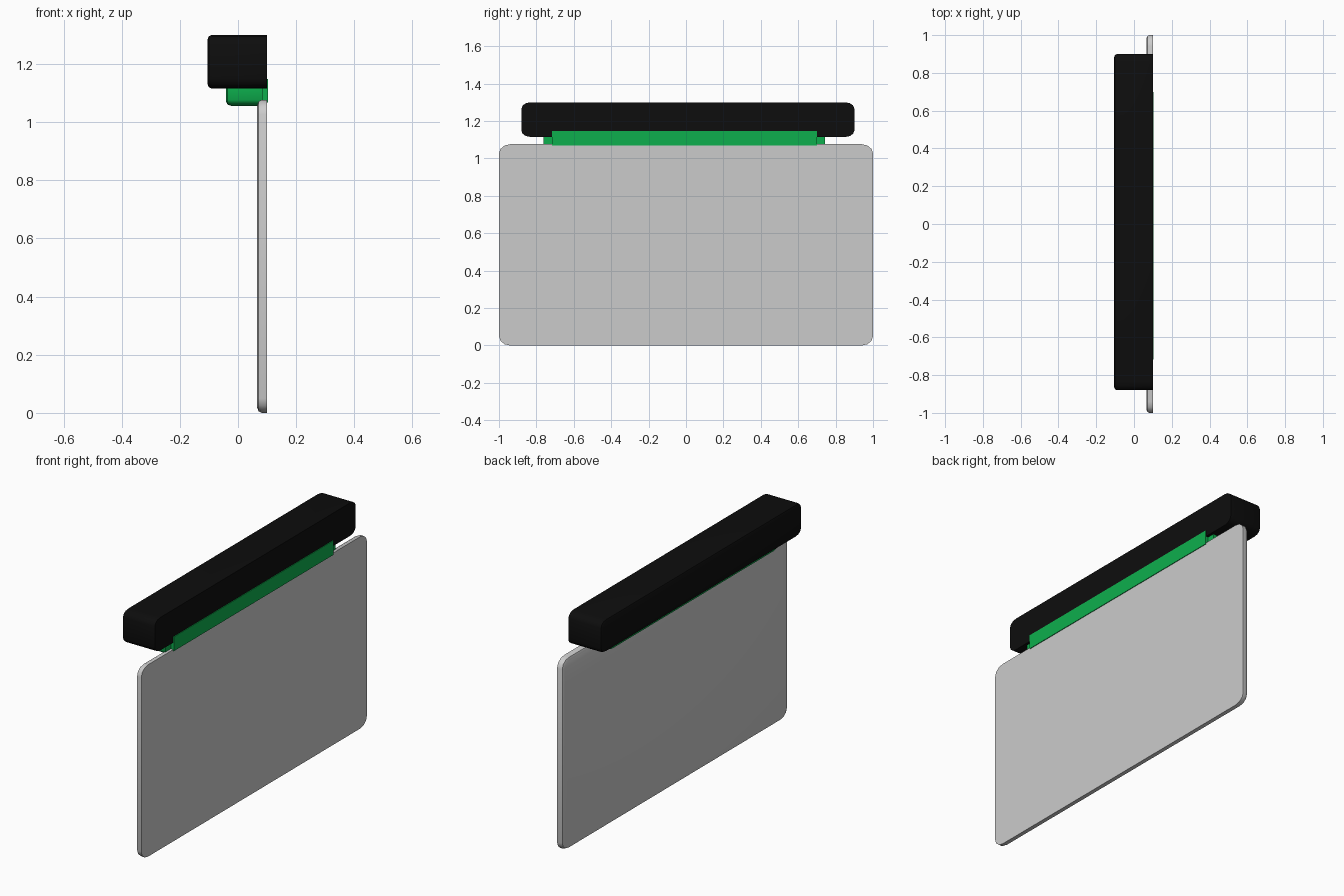
import bpy, bmesh, math

if "Cube" in bpy.data.objects:
    bpy.data.objects.remove(bpy.data.objects["Cube"])


def slab(name, x0, x1, y0, y1, z0, z1, ry, rz, depth, inset, color=None, seg=3):
    """Rounded outline in YZ, flat at x1, with a rounded rim at x0."""
    bm = bmesh.new()

    def ring(x, d):
        vs = []
        corners = [(y1, z1, -1, -1, 0), (y0, z1, 1, -1, 90),
                   (y0, z0, 1, 1, 180), (y1, z0, -1, 1, 270)]
        for cy, cz, sy, sz, start in corners:
            for i in range(seg + 1):
                a = math.radians(start + 90 * i / seg)
                y = cy + sy * ry + (ry - d) * math.cos(a)
                z = cz + sz * rz + (rz - d) * math.sin(a)
                vs.append(bm.verts.new((x, y, z)))
        return vs

    rings = [ring(x1, 0)]
    for i in range(3):
        a = math.radians(45 * i)
        rings.append(ring(x0 + depth * (1 - math.sin(a)), inset * (1 - math.cos(a))))
    bm.faces.new(rings[0])
    bm.faces.new(rings[-1][::-1])
    n = len(rings[0])
    for a, b in zip(rings, rings[1:]):
        for i in range(n):
            j = (i + 1) % n
            bm.faces.new((a[i], a[j], b[j], b[i]))
    bmesh.ops.recalc_face_normals(bm, faces=bm.faces)
    return finish(name, bm, color)


def finish(name, bm, color):
    me = bpy.data.meshes.new(name)
    bm.to_mesh(me)
    bm.free()
    ob = bpy.data.objects.new(name, me)
    bpy.context.collection.objects.link(ob)
    if color:
        mat = bpy.data.materials.new(name + "_color")
        mat.diffuse_color = color
        mat.use_nodes = True
        mat.node_tree.nodes["Principled BSDF"].inputs["Base Color"].default_value = mat.diffuse_color
        me.materials.append(mat)
    bpy.ops.object.select_all(action='DESELECT')
    ob.select_set(True)
    bpy.context.view_layer.objects.active = ob
    bpy.ops.object.shade_smooth_by_angle(angle=math.radians(40))
    return ob


def box(name, x0, x1, y0, y1, z0, z1, color):
    bm = bmesh.new()
    bmesh.ops.create_cube(bm, size=1)
    for v in bm.verts:
        v.co = ((x0 + x1) / 2 + v.co.x * (x1 - x0),
                (y0 + y1) / 2 + v.co.y * (y1 - y0),
                (z0 + z1) / 2 + v.co.z * (z1 - z0))
    return finish(name, bm, color)


black = (0.004, 0.004, 0.004, 1)
green = (0.004, 0.43, 0.075, 1)

# Flat hanging panel
slab("panel", 0.066, 0.10, -1, 1, 0, 1.076, 0.06, 0.05, 0.016, 0.018)
# Long housing bar above it
slab("housing", -0.105, 0.10, -0.88, 0.90, 1.115, 1.30, 0.048, 0.034, 0.016, 0.016, black)
# Green connector under the bar
slab("connector", -0.041, 0.085, -0.762, 0.742, 1.056, 1.17, 0.04, 0.02, 0.018, 0.014, green)
# Green strip on the bar's face
box("light_strip", 0.075, 0.104, -0.717, 0.70, 1.068, 1.148, green)
